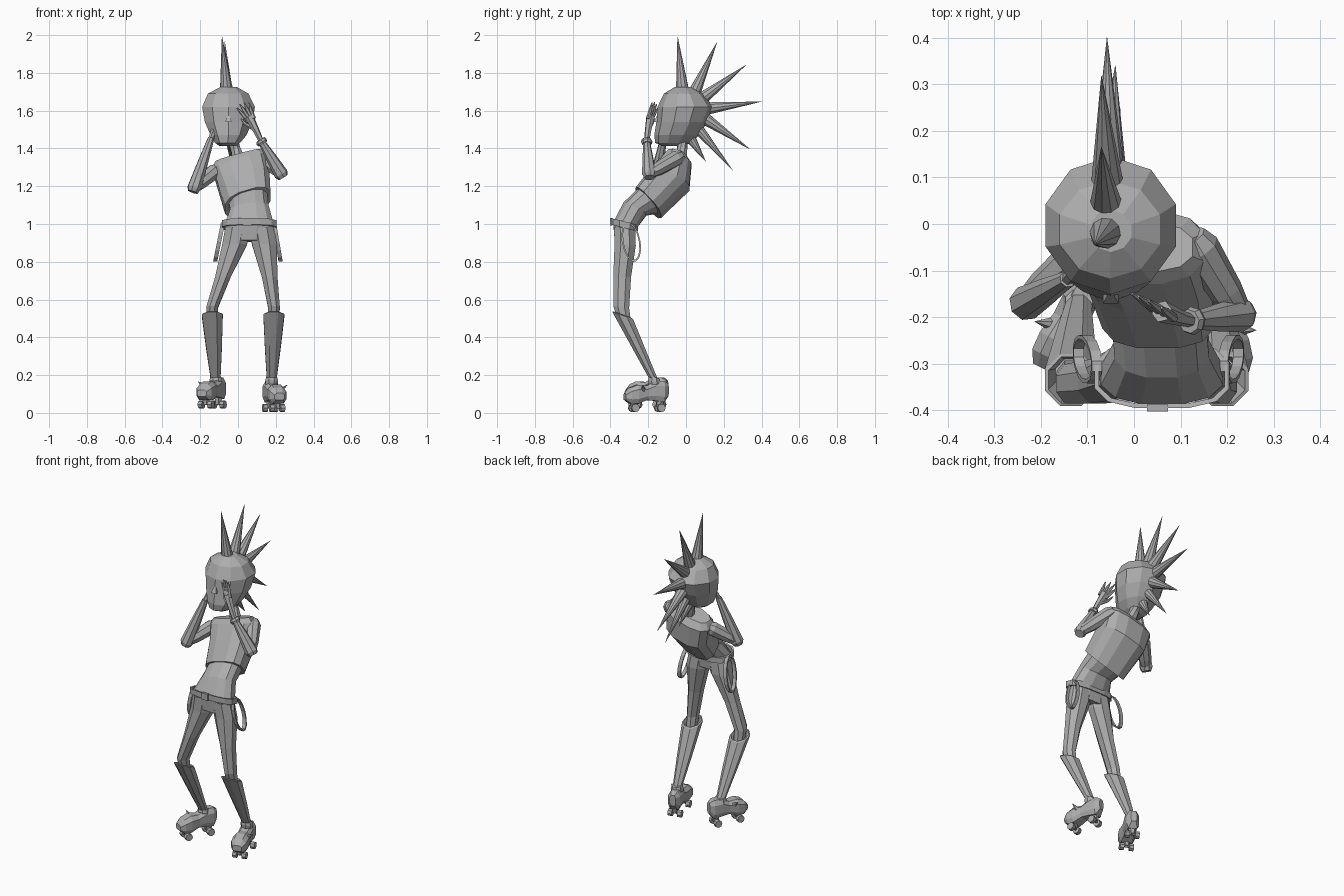
import bpy, bmesh
from math import sin, cos, pi, radians
from mathutils import Vector, Matrix

cube = bpy.data.objects.get("Cube")
if cube:
    bpy.data.objects.remove(cube)

mat = bpy.data.materials.new("clay_grey")
mat.use_nodes = True
grey = (0.42, 0.42, 0.42, 1)
mat.diffuse_color = grey
mat.node_tree.nodes["Principled BSDF"].inputs["Base Color"].default_value = grey


def skin(name, rings, closed=False):
    """Bridge a list of point rings into a flat shaded object."""
    bm = bmesh.new()
    loops = [[bm.verts.new(p) for p in ring] for ring in rings]
    n = len(loops[0])
    pairs = list(zip(loops, loops[1:]))
    if closed:
        pairs.append((loops[-1], loops[0]))
    for a, b in pairs:
        for i in range(n):
            j = (i + 1) % n
            bm.faces.new((a[i], a[j], b[j], b[i]))
    if not closed:
        bm.faces.new(loops[0][::-1])
        bm.faces.new(loops[-1])
    bmesh.ops.remove_doubles(bm, verts=bm.verts, dist=0.0001)
    bmesh.ops.recalc_face_normals(bm, faces=bm.faces)
    mesh = bpy.data.meshes.new(name)
    bm.to_mesh(mesh)
    bm.free()
    mesh.materials.append(mat)
    ob = bpy.data.objects.new(name, mesh)
    bpy.context.collection.objects.link(ob)
    return ob


def oval(c, rx, ry, roll=0, pitch=0, n=10, box=1.0):
    """Horizontal oval, rolled about y and pitched about x; box < 1 squares it."""
    a = Vector((cos(radians(roll)), 0, sin(radians(roll))))
    b = Vector((0, cos(radians(pitch)), -sin(radians(pitch))))
    pts = []
    for i in range(n):
        t = 2 * pi * (i + 0.5) / n
        s, k = sin(t), cos(t)
        s = abs(s) ** box * (1 if s > 0 else -1)
        k = abs(k) ** box * (1 if k > 0 else -1)
        pts.append(Vector(c) + a * rx * k + b * ry * s)
    return pts


def tube(name, pts, radii, n=8):
    """Round limb along a few points."""
    pts = [Vector(p) for p in pts]
    rings = []
    for i, p in enumerate(pts):
        d = pts[min(i + 1, len(pts) - 1)] - pts[max(i - 1, 0)]
        q = d.to_track_quat('Z', 'Y')
        rings.append([p + q @ Vector((radii[i] * cos(2 * pi * k / n),
                                      radii[i] * sin(2 * pi * k / n), 0)) for k in range(n)])
    return skin(name, rings)


def spike(name, base, tip, r, n=10):
    return tube(name, [base, tip], [r, 0.0005], n)


# head: tapered towards the jaw, face pushed forward
head = [(1.412, -.055, -.07, .045, .055), (1.43, -.055, -.068, .07, .095),
        (1.47, -.05, -.05, .1, .118), (1.54, -.05, -.022, .132, .135),
        (1.62, -.05, -.003, .147, .148), (1.69, -.052, -.012, .113, .105),
        (1.725, -.05, -.015, .047, .045)]
skin("head", [oval((x, y, z), rx, ry) for z, x, y, rx, ry in head])

# nose: small pointed wedge
skin("nose", [oval((-.05, -.152, 1.54), .024, .026, n=4), oval((-.05, -.143, 1.592), .002, .002, n=4)])

# crest of spikes running over the middle of the head
crest = [((-.06, -.018, 1.70), (-.085, -.045, 1.995)), ((-.06, .04, 1.685), (-.07, .165, 1.965)),
         ((-.057, .08, 1.66), (-.07, .318, 1.842)), ((-.055, .10, 1.61), (-.058, .4, 1.648)),
         ((-.05, .09, 1.565), (-.04, .34, 1.395)), ((-.05, .06, 1.51), (-.03, .248, 1.283)),
         ((-.045, .02, 1.46), (-.025, .105, 1.33))]
for i, (base, tip) in enumerate(crest):
    spike(f"hair_spike_{i + 1}", base, tip, .036 if i < 5 else .03)

tube("neck", [(.005, -.03, 1.34), (-.015, -.02, 1.4), (-.035, -.02, 1.46)], [.036, .028, .03])

# leaning torso
skin("shirt", [oval((.052, -.2, 1.112), .128, .098, 16, 46, 12, .75),
               oval((.03, -.085, 1.235), .145, .115, 16, 24, 12, .75),
               oval((.007, -.05, 1.33), .152, .083, 15, 14, 12, .75),
               oval((.003, -.05, 1.362), .13, .055, 15, 12, 12, .75)])
skin("belly", [oval((.06, -.325, .99), .135, .066, 0, 14, 12, .85),
               oval((.06, -.27, 1.08), .105, .07, 6, 28, 12, .85),
               oval((.053, -.19, 1.125), .108, .086, 15, 45, 12, .85)])

# belt and buckle
belt = []
for r, h in ((0, -.017), (.01, -.017), (.01, .017), (0, .017)):
    belt.append(oval((.06, -.325, .996 + h), .138 + r, .064 + r, 0, 14, 12, .7))
skin("belt", belt, True)
skin("buckle", [oval((.05, -.395, 1.013 + h), .032, .01, 0, 0, 4) for h in (-.02, .02)])
skin("hips", [oval((.057, -.325, .91), .11, .055, 0, 5, 12, .85),
              oval((.06, -.325, .99), .137, .064, 0, 14, 12, .85)])


def skate(side, s, ankle, yaw, lift):
    """Boot shoe with four wheels and an outer spur, toe towards local -y."""
    # local y, bottom, top, half width
    prof = [(.075, .085, .15, .018), (.05, .052, .165, .036), (.0, .06, .165, .038),
            (-.045, .064, .14, .038), (-.095, .045, .145, .046), (-.135, .047, .13, .044),
            (-.162, .065, .1, .028)]
    rings = []
    for y, lo, hi, w in prof:
        m = (hi - lo) * .25
        rings.append([(w * .7, y, lo), (w, y, lo + m), (w, y, hi - m), (w * .55, y, hi),
                      (-w * .55, y, hi), (-w, y, hi - m), (-w, y, lo + m), (-w * .7, y, lo)])
    parts = [skin(side + "_shoe", rings)]
    for axle, y in (("front", -.112), ("rear", .03)):
        parts.append(tube(f"{side}_{axle}_axle", [(-.03, y, .026), (.03, y, .026)], [.008] * 2, 6))
        parts.append(tube(f"{side}_{axle}_truck", [(0, y, .025), (0, y, .065)], [.016, .024], 6))
        for k in (-1, 1):
            parts.append(tube(f"{side}_{axle}_wheel_{'left' if k > 0 else 'right'}",
                              [(k * .016, y, .022), (k * .04, y, .022)], [.022] * 2, 8))
    parts.append(spike(side + "_spur", (s * .035, -.07, .12), (s * .066, -.08, .145), .014, 6))
    place = Matrix.Translation((ankle[0], ankle[1], lift)) @ Matrix.Rotation(radians(yaw), 4, 'Z')
    for p in parts:
        p.data.transform(place)


def leg(side, s, hip, knee, ankle, yaw, lift):
    mid = (hip + knee) / 2
    skin(side + "_trouser_leg", [
        oval((hip, -.325, .975), .07, .062, 0, 10, 8),
        oval((hip + s * .015, -.322, .89), .071, .061, 0, 5, 8),
        oval((mid + s * .01, -.338, .72), .045, .051, 0, 0, 8),
        oval((knee, -.343, .56), .034, .046, 0, 8, 8),
        oval((knee, -.33, .5), .032, .042, 0, 15, 8)])
    # tall boot shaft with an open flared cuff
    shaft = [(0, .06, .064), (.5, .045, .047), (1, .027, .03)]
    rings = [oval((knee, -.325, .47), .035, .04, 0, 20, 8),
             oval((knee, -.335, .52), .052, .057, 0, 20, 8)]
    for t, rx, ry in shaft:
        rings.append(oval((knee + (ankle[0] - knee) * t, -.335 + (ankle[1] + .335) * t,
                           .515 - .345 * t), rx, ry, 0, 20, 8))
    skin(side + "_boot_shaft", rings)
    skin(side + "_ankle_cuff", [oval((ankle[0], ankle[1], z), r, r, 0, 15, 8)
                                for z, r in ((.135, .032), (.165, .037), (.19, .031))])
    skate(side, s, ankle, yaw, lift)


leg("right", -1, -.003, -.136, (-.118, -.168), -27, .022)
leg("left", 1, .125, .19, (.178, -.168), 15, .004)


def strap(name, c, lean):
    """Flat hanging loop beside the hip."""
    rings = []
    for i in range(14):
        t = 2 * pi * i / 14
        ring = []
        for k, w in ((0, -.011), (1, -.011), (1, .011), (0, .011)):
            y, z = (.041 + .009 * k) * cos(t), (.096 + .009 * k) * sin(t)
            ring.append((c[0] + w - lean * z, c[1] + y - z * .15, c[2] + z))
        rings.append(ring)
    skin(name, rings, True)


strap("left_hip_strap", (.208, -.29, .905), .17)
strap("right_hip_strap", (-.1, -.29, .905), -.2)


def arm(side, shoulder, elbow, wrist, palm, tip, spread):
    sh, el, wr, pa, ti = map(Vector, (shoulder, elbow, wrist, palm, tip))
    tube(side + "_upper_arm", [sh, sh.lerp(el, .15), sh.lerp(el, .7), el], [.03, .043, .037, .027])
    drop = (el - wr).normalized()
    tube(side + "_forearm", [el + drop * .022, el, el.lerp(wr, .5), wr], [.028, .038, .029, .018])
    # hand with four fingers and a thumb
    tube(side + "_palm", [wr, wr.lerp(pa, .45), pa.lerp(ti, .2)], [.014, .017, .024], 6)
    across = Vector(spread)
    for i in range(4):
        off = across * (i - 1.5)
        end = ti + off * 1.6 - (ti - pa) * (.12 * abs(i - 1.4))
        tube(f"{side}_finger_{i + 1}", [pa + off * .8, pa.lerp(end, .6) + off * .2, end],
             [.01, .009, .003], 6)
    tube(side + "_thumb", [wr.lerp(pa, .5), pa - across * 2.6, pa.lerp(ti, .3) - across * 3],
         [.01, .009, .003], 6)


arm("left", (.125, -.025, 1.362), (.228, -.195, 1.265), (.125, -.208, 1.435),
    (.07, -.195, 1.55), (.018, -.158, 1.645), (.013, -.006, .007))
arm("right", (-.11, -.06, 1.29), (-.232, -.17, 1.19), (-.142, -.118, 1.455),
    (-.112, -.085, 1.53), (-.095, -.06, 1.595), (-.008, -.004, .003))

# wrist bracelet
tube("left_bracelet", [(.132, -.207, 1.424), (.125, -.208, 1.435), (.118, -.209, 1.446)],
     [.026, .031, .026])
